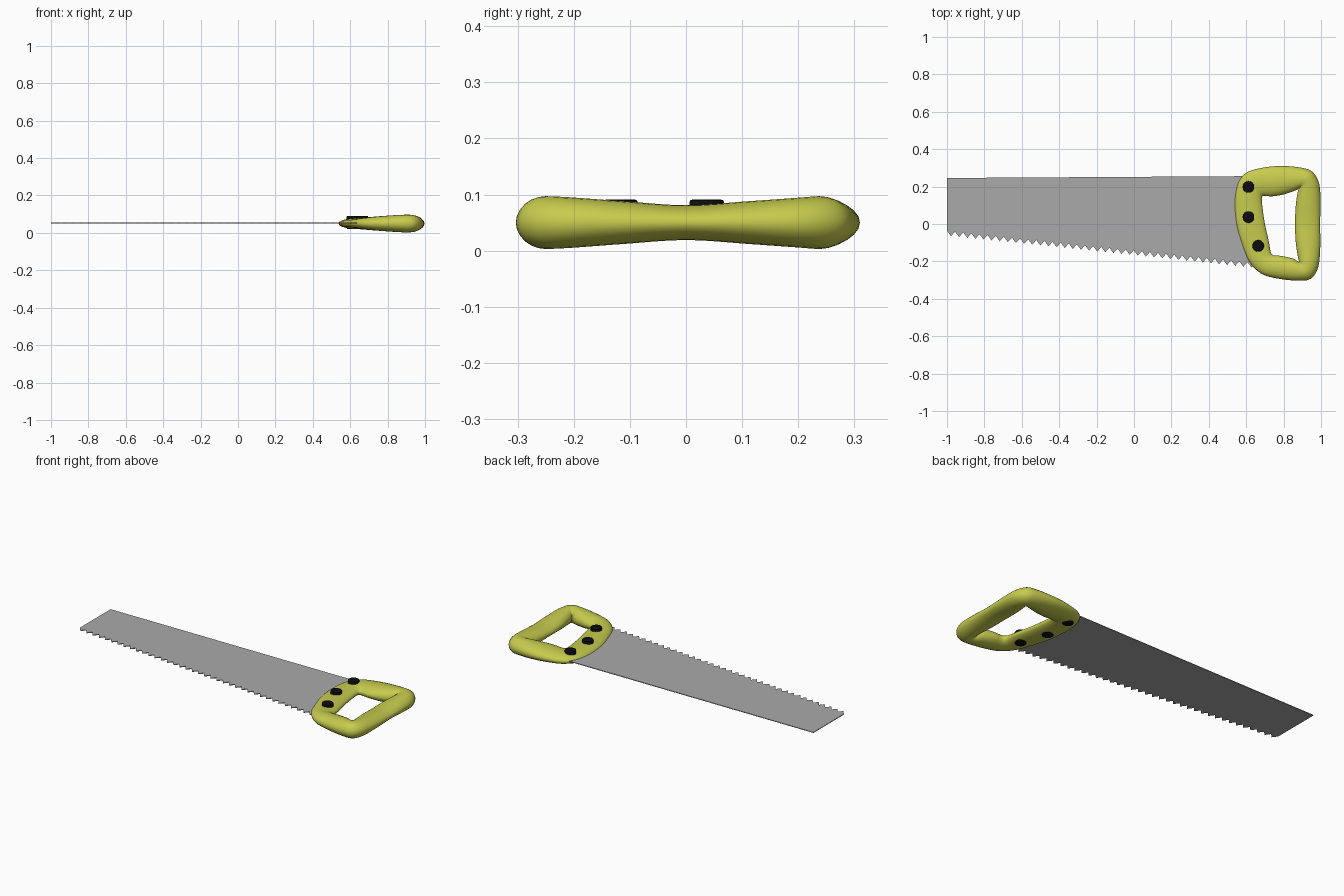
import bpy, bmesh, math
from mathutils import Vector

if "Cube" in bpy.data.objects:
    bpy.data.objects.remove(bpy.data.objects["Cube"])

def material(name, rgb):
    m = bpy.data.materials.new(name)
    m.diffuse_color = (*rgb, 1)
    m.use_nodes = True
    m.node_tree.nodes["Principled BSDF"].inputs["Base Color"].default_value = m.diffuse_color
    return m

STEEL = material("steel grey", (0.40, 0.40, 0.40))
YELLOW = material("olive yellow", (0.57, 0.60, 0.075))
BLACK = material("black", (0.004, 0.004, 0.004))
MID_Z = 0.05

def make_object(name, bm, mat, smooth=None):
    bmesh.ops.recalc_face_normals(bm, faces=bm.faces[:])
    mesh = bpy.data.meshes.new(name)
    bm.to_mesh(mesh)
    bm.free()
    mesh.materials.append(mat)
    ob = bpy.data.objects.new(name, mesh)
    bpy.context.collection.objects.link(ob)
    if smooth:
        bpy.ops.object.select_all(action='DESELECT')
        ob.select_set(True)
        bpy.context.view_layer.objects.active = ob
        bpy.ops.object.shade_smooth_by_angle(angle=math.radians(smooth))
    return ob

# Blade: tapered thin plate with a toothed lower edge
TEETH, X0, X1, THICK = 38, -1.0, 0.65, 0.004
outline = [(X1, 0.256), (X0, 0.246)]
for i in range(TEETH * 2 + 1):
    t = i / (TEETH * 2)
    root = -0.036 - 0.172 * t
    outline.append((X0 + (X1 - X0) * t, root - (0.027 if i % 2 else 0)))
bm = bmesh.new()
face = bm.faces.new([bm.verts.new((x, y, 0.053 - THICK / 2)) for x, y in outline])
ext = bmesh.ops.extrude_face_region(bm, geom=[face])
bmesh.ops.translate(bm, vec=(0, 0, THICK),
                    verts=[g for g in ext["geom"] if isinstance(g, bmesh.types.BMVert)])
make_object("blade", bm, STEEL)

# Handle: closed ring; each station is outer x, y, inner x, y, half thickness
stations = [
    (0.995, 0.0, 0.861, 0.0, 0.031), (0.997, 0.12, 0.865, 0.10, 0.038),
    (0.990, 0.215, 0.876, 0.175, 0.044), (0.955, 0.278, 0.884, 0.19, 0.047),
    (0.90, 0.300, 0.86, 0.178, 0.046), (0.80, 0.310, 0.80, 0.158, 0.042),
    (0.70, 0.303, 0.74, 0.148, 0.036), (0.605, 0.277, 0.692, 0.15, 0.030),
    (0.556, 0.22, 0.683, 0.135, 0.027), (0.538, 0.12, 0.688, 0.08, 0.026),
    (0.547, 0.0, 0.70, 0.0, 0.026), (0.575, -0.10, 0.72, -0.09, 0.026),
    (0.615, -0.20, 0.732, -0.153, 0.029), (0.68, -0.265, 0.75, -0.168, 0.034),
    (0.76, -0.29, 0.79, -0.171, 0.040), (0.87, -0.303, 0.85, -0.185, 0.046),
    (0.945, -0.293, 0.881, -0.202, 0.047), (0.985, -0.23, 0.877, -0.18, 0.045),
    (0.996, -0.12, 0.865, -0.10, 0.038),
]

def catmull(a, b, c, d, t):
    return [0.5 * (2 * q + (r - p) * t + (2 * p - 5 * q + 4 * r - s) * t * t
                   + (3 * q - p - 3 * r + s) * t ** 3) for p, q, r, s in zip(a, b, c, d)]

SIDES, STEPS, n = 24, 4, len(stations)
bm = bmesh.new()
rings = []
for i in range(n):
    pts = [stations[(i + k) % n] for k in (-1, 0, 1, 2)]
    for s in range(STEPS):
        ox, oy, ix, iy, h = catmull(*pts, s / STEPS)
        outer, inner = Vector((ox, oy, MID_Z)), Vector((ix, iy, MID_Z))
        mid, half = (outer + inner) / 2, (outer - inner) / 2
        rings.append([bm.verts.new(mid + half * math.cos(a) + Vector((0, 0, h * math.sin(a))))
                      for a in (2 * math.pi * k / SIDES for k in range(SIDES))])
for r, ring in enumerate(rings):
    nxt = rings[(r + 1) % len(rings)]
    for k in range(SIDES):
        j = (k + 1) % SIDES
        bm.faces.new((ring[k], ring[j], nxt[j], nxt[k]))
make_object("handle", bm, YELLOW, 80)

# Rivets: bevelled discs passing through the handle
for i, (x, y) in enumerate([(0.612, 0.198), (0.612, 0.037), (0.664, -0.117)]):
    bm = bmesh.new()
    bmesh.ops.create_cone(bm, cap_ends=True, segments=24, radius1=0.031, radius2=0.031, depth=0.07)
    rims = [e for e in bm.edges if abs(e.verts[0].co.z - e.verts[1].co.z) < 1e-5]
    bmesh.ops.bevel(bm, geom=rims, offset=0.005, segments=2, profile=0.5, affect='EDGES')
    bmesh.ops.translate(bm, vec=(x, y, 0.056), verts=bm.verts[:])
    make_object(f"rivet_{i + 1}", bm, BLACK, 40)
